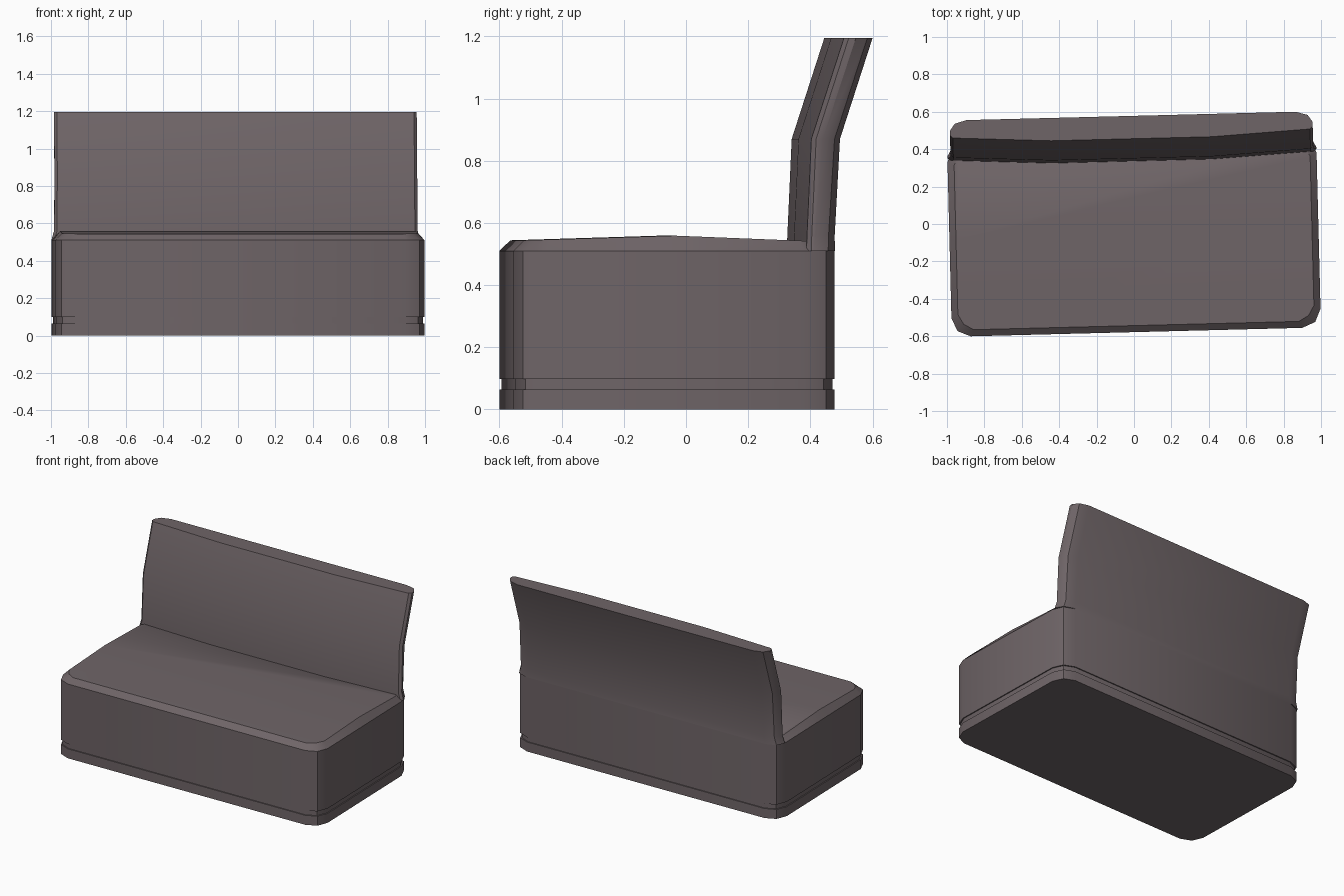
import bpy, bmesh, math

if "Cube" in bpy.data.objects:
    bpy.data.objects.remove(bpy.data.objects["Cube"])

mat = bpy.data.materials.new("mauve grey upholstery")
mat.diffuse_color = (0.158, 0.129, 0.136, 1)
mat.use_nodes = True
mat.node_tree.nodes["Principled BSDF"].inputs["Base Color"].default_value = mat.diffuse_color


def ring(bm, pts):
    return [bm.verts.new(p) for p in pts]


def skin(bm, rings):
    # bridge successive closed rings with quads
    for a, b in zip(rings, rings[1:]):
        n = len(a)
        for i in range(n):
            j = (i + 1) % n
            bm.faces.new((a[i], a[j], b[j], b[i]))


def finish(bm, name):
    bmesh.ops.recalc_face_normals(bm, faces=bm.faces[:])
    me = bpy.data.meshes.new(name)
    bm.to_mesh(me)
    bm.free()
    ob = bpy.data.objects.new(name, me)
    bpy.context.collection.objects.link(ob)
    me.materials.append(mat)
    # the whole sofa stands slightly turned
    ob.location = (0, -0.061, 0)
    ob.rotation_euler = (0, 0, 0.0254)
    bpy.ops.object.select_all(action='DESELECT')
    ob.select_set(True)
    bpy.context.view_layer.objects.active = ob
    bpy.ops.object.shade_smooth_by_angle(angle=math.radians(35))


W, D, C = 0.987, 0.517, 0.1   # half width, half depth, corner size


def plan(inset):
    # rounded rectangle, counter-clockwise from right middle, with side midpoints
    w, d = W - inset, D - inset
    c, m = C - inset * 0.5, 0.03
    q = [(w, d - c), (w - m, d - m), (w - c, d)]
    back_left = [(-x, y) for x, y in reversed(q)]
    front_left = [(-x, -y) for x, y in q]
    front_right = [(x, -y) for x, y in reversed(q)]
    return [(w, 0)] + q + back_left + [(-w, 0)] + front_left + front_right


# seat block with plinth groove, bevelled rim and crowned top
bm = bmesh.new()
rings = [ring(bm, [(x, y, z) for x, y in plan(i)]) for i, z in
         [(0, 0), (0, 0.065), (0.007, 0.065), (0.007, 0.098), (0, 0.098), (0, 0.51)]]
rings.append(ring(bm, [(x, y, 0.559 - (0.031 if y < 0 else 0.04) * abs(y))
                       for x, y in plan(0.035)]))
skin(bm, rings)
bm.faces.new(rings[0])
top = rings[-1]
bm.faces.new(top[:8])
bm.faces.new(top[7:] + top[:1])
finish(bm, "seat_block")


# backrest: concave front, rounded rear corners, leaning back at the top
def back_section(z, w, front, back, c):
    half = [(0.43, front), (w - 0.015, front + 0.028), (w, front + 0.043),
            (w, back - c), (w - 0.026, back - c * 0.33), (w - 0.09, back)]
    pts = half + [(-x, y) for x, y in reversed(half)]
    return [(x, y, z) for x, y in pts]


bm = bmesh.new()
rings = [ring(bm, back_section(*s)) for s in [
    (0.51, 0.987, 0.396, 0.517, 0.07),
    (0.56, 0.972, 0.398, 0.517, 0.065),
    (0.87, 0.970, 0.412, 0.534, 0.058),
    (1.195, 0.970, 0.517, 0.639, 0.056)]]
skin(bm, rings)
bm.faces.new(rings[0])
bm.faces.new(rings[-1])
finish(bm, "backrest")
